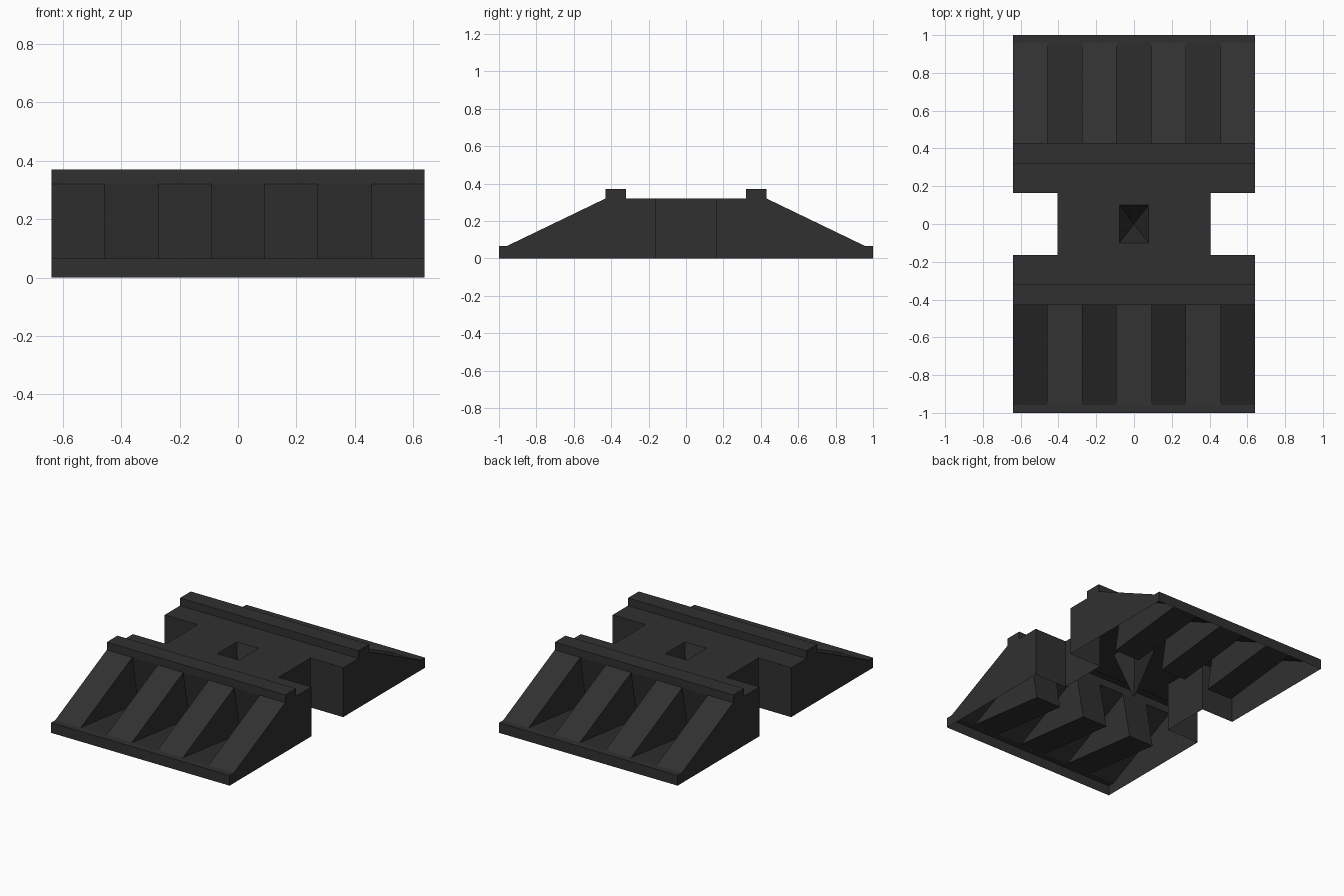
import bpy, bmesh
from mathutils import Vector

cube = bpy.data.objects.get("Cube")
if cube:
    bpy.data.objects.remove(cube)

# One dark rubber colour
rubber = bpy.data.materials.new("dark_rubber")
rubber.use_nodes = True
colour = (0.03, 0.03, 0.03, 1)
rubber.diffuse_color = colour
rubber.node_tree.nodes["Principled BSDF"].inputs["Base Color"].default_value = colour

# Main sizes
W, L = 0.64, 1.0                 # half width and half length
DECK, RAIL, LIP = 0.32, 0.37, 0.066
NOTCH_X, NOTCH_Y = 0.405, 0.163
RAIL_IN, RAIL_OUT, LIP_IN = 0.32, 0.43, 0.957
TIP_Y = 0.37                     # deepest line of each ramp pocket
BANDS = 7


def face(bm, pts, out):
    """Add one flat face whose normal points towards out."""
    f = bm.faces.new([bm.verts.new(p) for p in pts])
    f.normal_update()
    if f.normal.dot(Vector(out)) < 0:
        f.normal_flip()


def finish(name, bm):
    bmesh.ops.remove_doubles(bm, verts=bm.verts, dist=0.0001)
    mesh = bpy.data.meshes.new(name)
    bm.to_mesh(mesh)
    bm.free()
    mesh.materials.append(rubber)
    bpy.context.collection.objects.link(bpy.data.objects.new(name, mesh))


def strip(bm, x0, x1, a, b, out):
    """Quad spanning x0..x1 between two (y, z) points."""
    face(bm, [(x0, *a), (x1, *a), (x1, *b), (x0, *b)], out)


def ramp(name, s):
    bm = bmesh.new()
    top, foot, tip = (s * RAIL_OUT, DECK), (s * LIP_IN, LIP), (s * TIP_Y, 0.0)
    # Ribs alternate with wedge shaped pockets
    for i in range(BANDS):
        x0, x1 = (-W + 2 * W * k / BANDS for k in (i, i + 1))
        if i % 2 == 0:
            strip(bm, x0, x1, top, foot, (0, s, 1))
        else:
            strip(bm, x0, x1, foot, tip, (0, 0, 1))
            strip(bm, x0, x1, tip, top, (0, s, 0))
            for x, d in ((x0, 1), (x1, -1)):
                face(bm, [(x, *top), (x, *foot), (x, *tip)], (d, 0, 0))
    # Lip along the foot
    strip(bm, -W, W, foot, (s * L, LIP), (0, 0, 1))
    strip(bm, -W, W, (s * L, LIP), (s * L, 0), (0, s, 0))
    # Raised rail along the crest
    rail_in, rail_out = (s * RAIL_IN, RAIL), (s * RAIL_OUT, RAIL)
    strip(bm, -W, W, top, rail_out, (0, s, 0))
    strip(bm, -W, W, rail_out, rail_in, (0, 0, 1))
    strip(bm, -W, W, rail_in, (s * RAIL_IN, DECK), (0, -s, 0))
    # Side walls and the walls facing the notches
    outline = [(s * NOTCH_Y, 0), (s * L, 0), (s * L, LIP), foot, top, rail_out,
               rail_in, (s * RAIL_IN, DECK), (s * NOTCH_Y, DECK)]
    for d in (-1, 1):
        face(bm, [(d * W, *p) for p in outline], (d, 0, 0))
        strip(bm, d * NOTCH_X, d * W, (s * NOTCH_Y, 0), (s * NOTCH_Y, DECK), (0, -s, 0))
    finish(name, bm)


ramp("front_ramp", -1)
ramp("back_ramp", 1)

# Deck with side notches and a pyramid socket in the middle
bm = bmesh.new()
PX, PY = 0.077, 0.1
up = (0, 0, 1)
for s in (-1, 1):
    strip(bm, -W, W, (s * NOTCH_Y, DECK), (s * RAIL_IN, DECK), up)
    strip(bm, -NOTCH_X, NOTCH_X, (s * PY, DECK), (s * NOTCH_Y, DECK), up)
    strip(bm, s * PX, s * NOTCH_X, (-PY, DECK), (PY, DECK), up)
    face(bm, [(s * NOTCH_X, y, z) for y, z in
              ((-NOTCH_Y, 0), (NOTCH_Y, 0), (NOTCH_Y, DECK), (-NOTCH_Y, DECK))], (s, 0, 0))
finish("centre_deck", bm)

bm = bmesh.new()
rim = [(-PX, -PY, DECK), (PX, -PY, DECK), (PX, PY, DECK), (-PX, PY, DECK)]
for i in range(4):
    face(bm, [rim[i], rim[(i + 1) % 4], (0, 0, 0.005)], up)
finish("pyramid_socket", bm)
